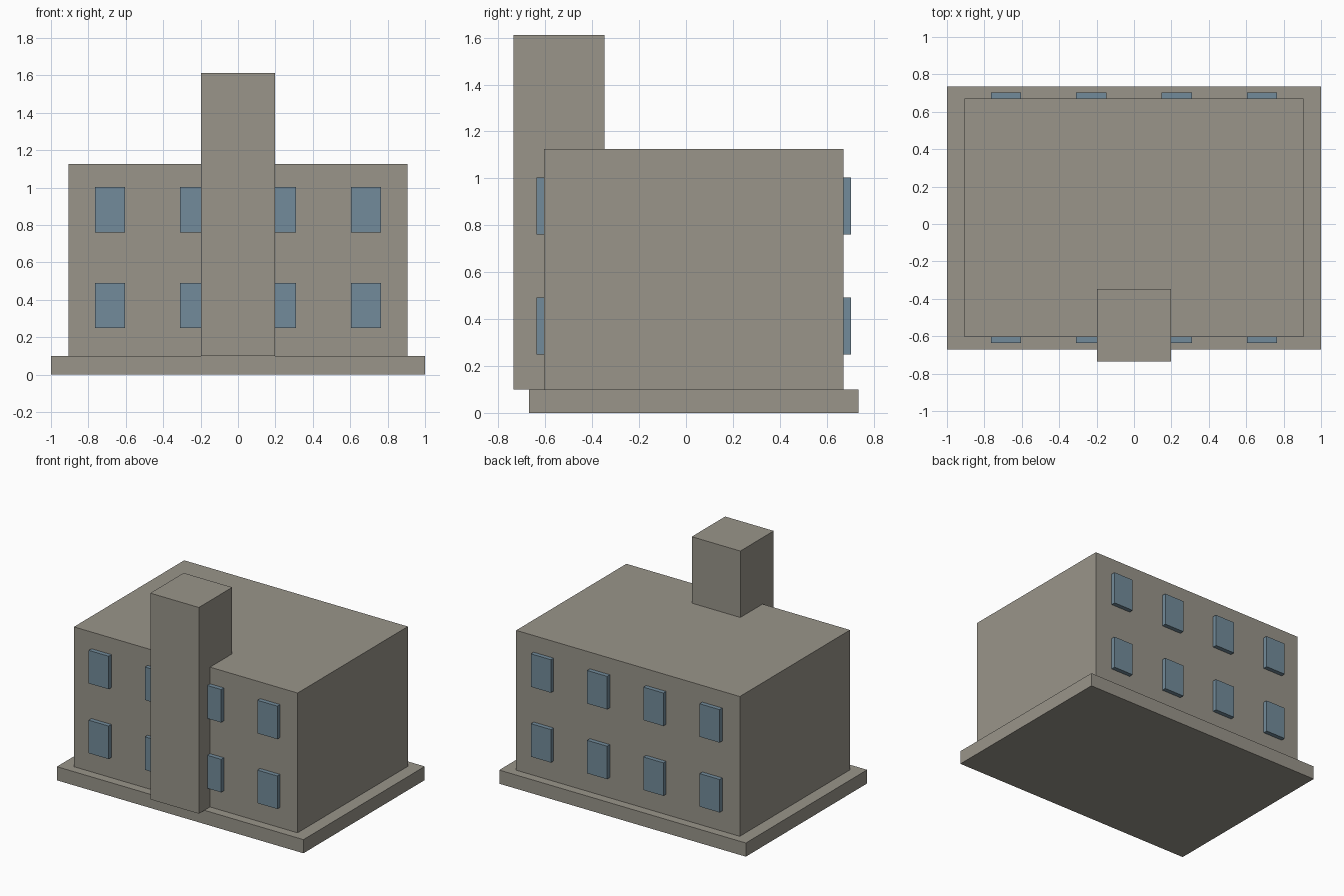
import bpy

if "Cube" in bpy.data.objects:
    bpy.data.objects.remove(bpy.data.objects["Cube"], do_unlink=True)


def make_material(name, rgb):
    mat = bpy.data.materials.new(name)
    mat.use_nodes = True
    color = (*rgb, 1.0)
    mat.diffuse_color = color
    mat.node_tree.nodes["Principled BSDF"].inputs["Base Color"].default_value = color
    return mat


def box(name, x, y, z, mat):
    """Box spanning the given (low, high) ranges."""
    spans = (x, y, z)
    bpy.ops.mesh.primitive_cube_add(size=1, location=[(a + b) / 2 for a, b in spans])
    obj = bpy.context.object
    obj.name = obj.data.name = name
    obj.scale = [b - a for a, b in spans]
    bpy.ops.object.transform_apply(location=False, rotation=False, scale=True)
    obj.data.materials.append(mat)
    return obj


stone = make_material("warm grey stone", (0.32, 0.30, 0.255))
glass = make_material("blue grey glass", (0.17, 0.26, 0.325))

BASE_TOP = 0.10
FRONT, BACK = -0.605, 0.672

# Main masses
box("base_slab", (-1, 1), (-0.67, 0.735), (0, BASE_TOP), stone)
box("main_building", (-0.907, 0.907), (FRONT, BACK), (BASE_TOP, 1.125), stone)
box("front_tower", (-0.197, 0.197), (-0.735, -0.348), (BASE_TOP, 1.612), stone)

# Windows: two storeys of four on the front and back walls
DEPTH, HALF_WIDTH, HEIGHT = 0.032, 0.081, 0.242
walls = {"front": (FRONT - DEPTH, FRONT), "back": (BACK, BACK + DEPTH)}
for side, y_span in walls.items():
    for storey, sill in (("lower", 0.249), ("upper", 0.761)):
        for i, x in enumerate((-0.684, -0.228, 0.228, 0.684), 1):
            box(f"{side}_{storey}_window_{i}", (x - HALF_WIDTH, x + HALF_WIDTH),
                y_span, (sill, sill + HEIGHT), glass)
